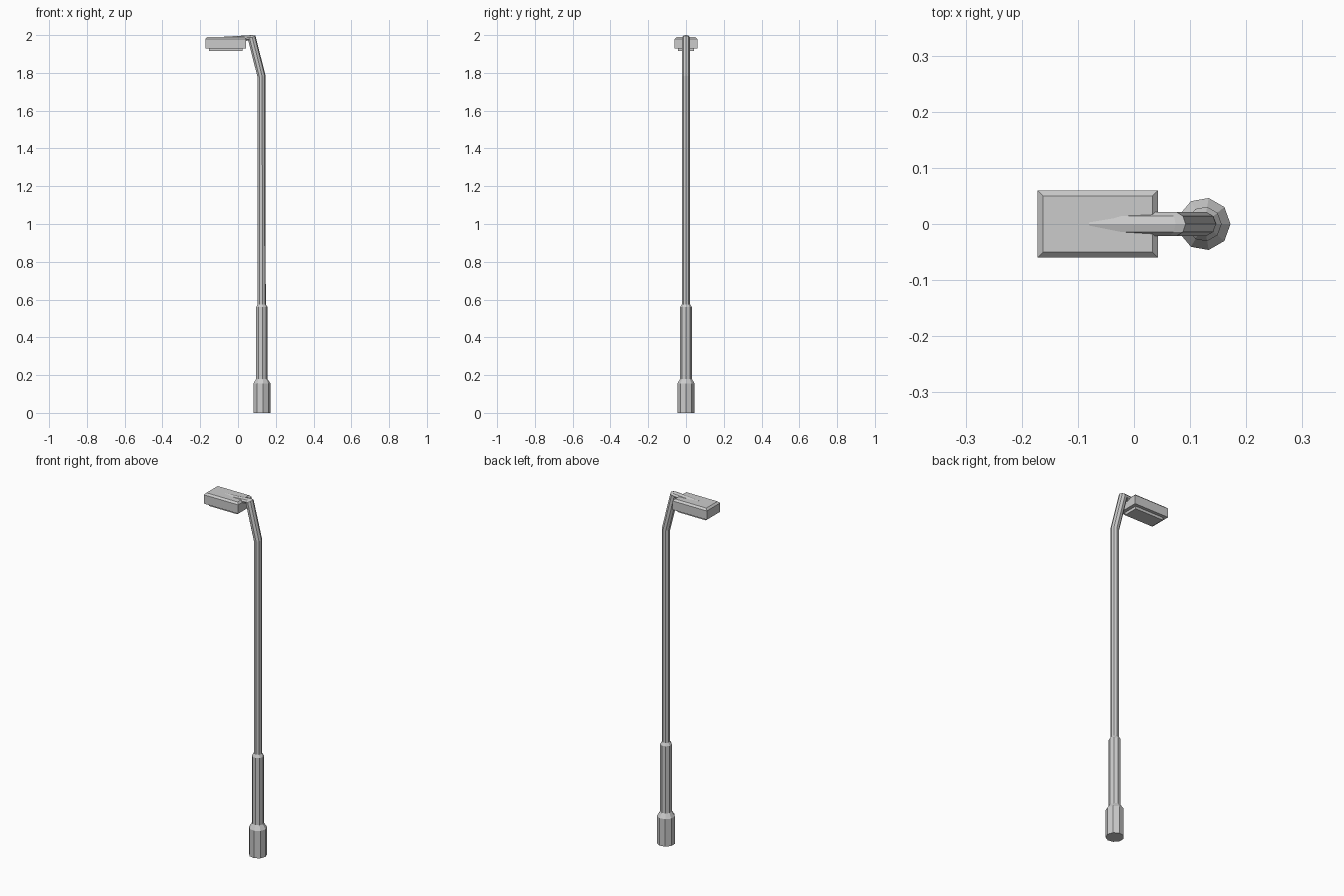
import bpy, bmesh, math
from mathutils import Vector

if "Cube" in bpy.data.objects:
    bpy.data.objects.remove(bpy.data.objects["Cube"])


def loft(name, rings):
    """Skin a list of vertex rings and cap both ends."""
    bm = bmesh.new()
    loops = [[bm.verts.new(p) for p in ring] for ring in rings]
    n = len(loops[0])
    for a, b in zip(loops, loops[1:]):
        for i in range(n):
            j = (i + 1) % n
            bm.faces.new((a[i], a[j], b[j], b[i]))
    bm.faces.new(list(reversed(loops[0])))
    bm.faces.new(loops[-1])
    bmesh.ops.recalc_face_normals(bm, faces=bm.faces)
    mesh = bpy.data.meshes.new(name)
    bm.to_mesh(mesh)
    bm.free()
    obj = bpy.data.objects.new(name, mesh)
    bpy.context.collection.objects.link(obj)
    return obj


def tube_ring(outer, inner, half_width, sides=9):
    """Nine-sided ring set by its outer vertex and inner edge in the xz plane."""
    o = Vector((outer[0], 0, outer[1]))
    i = Vector((inner[0], 0, inner[1]))
    low = math.cos(math.pi * (sides - 1) / sides)
    ring = []
    for k in range(sides):
        a = 2 * math.pi * k / sides
        p = o.lerp(i, (1 - math.cos(a)) / (1 - low))
        p.y = half_width * math.sin(a)
        ring.append(p)
    return ring


def level_ring(z, r):
    return tube_ring((0.125 + r, z), (0.125 - 0.94 * r, z), r)


def rect(z, x0, x1, y):
    return [(x0, -y, z), (x1, -y, z), (x1, y, z), (x0, y, z)]


# Pole: stepped base, straight shaft, leaning neck and short arm
profile = [(0, 0.047), (0.155, 0.047), (0.18, 0.031), (0.56, 0.031), (0.575, 0.022)]
rings = [level_ring(z, r) for z, r in profile]
rings += [
    tube_ring((0.146, 1.785), (0.104, 1.775), 0.022),
    tube_ring((0.092, 1.997), (0.053, 1.975), 0.022),
    tube_ring((0.074, 2.0), (0.050, 1.971), 0.022),
    tube_ring((-0.08, 1.991), (-0.08, 1.95), 0.022),
]
loft("lamp_pole", rings)

# Lamp housing with chamfered top
loft("lamp_housing", [
    rect(1.93, -0.172, 0.043, 0.06),
    rect(1.98, -0.172, 0.043, 0.06),
    rect(1.99, -0.162, 0.033, 0.05),
])

# Light panel under the housing
loft("light_panel", [
    rect(1.915, -0.153, 0.024, 0.042),
    rect(1.932, -0.153, 0.024, 0.042),
])
